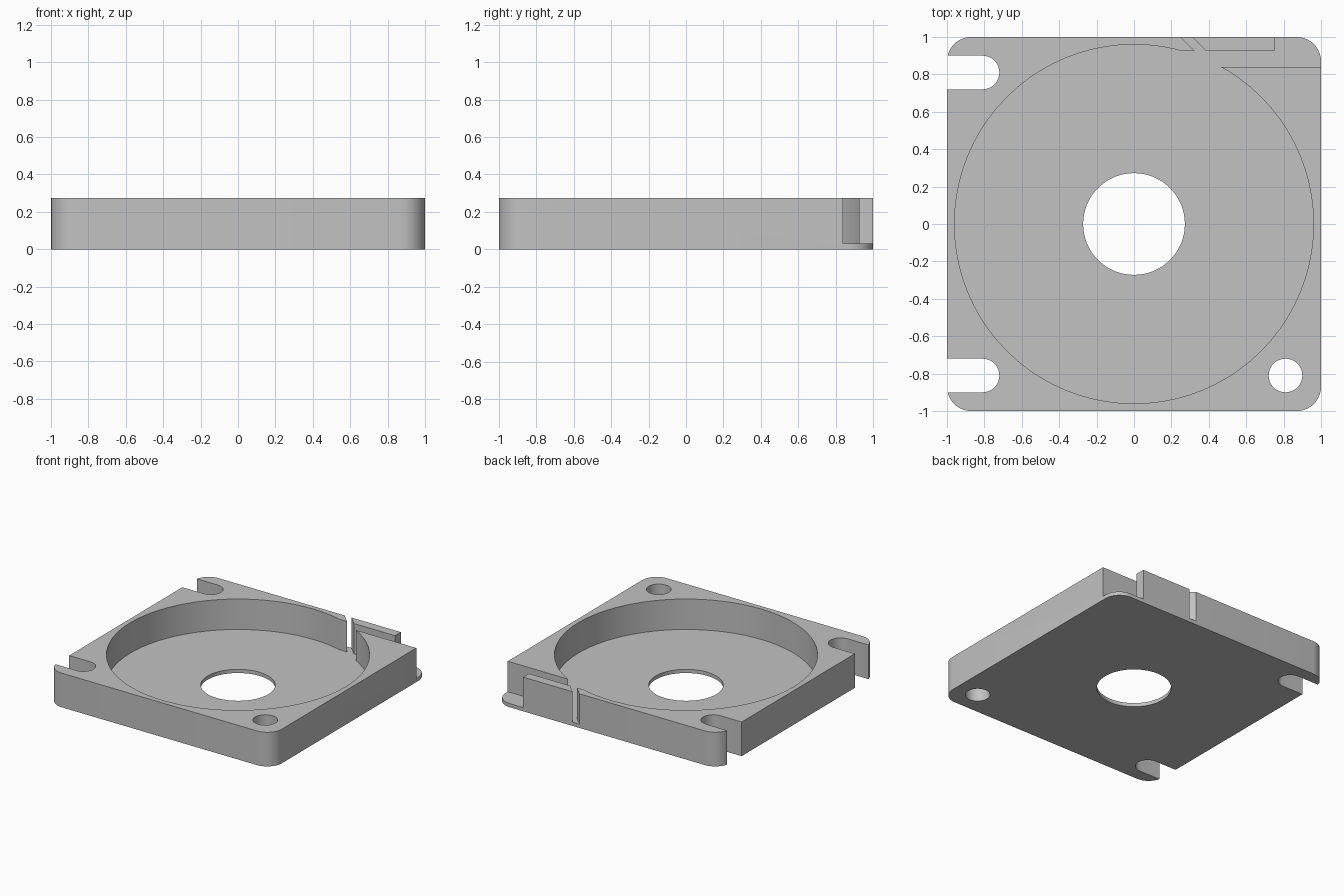
import bpy, bmesh
from math import cos, sin, pi, radians

if "Cube" in bpy.data.objects:
    bpy.data.objects.remove(bpy.data.objects["Cube"], do_unlink=True)

HEIGHT, FLOOR = 0.275, 0.03
CORNER, POCKET_R, BORE_R = 0.13, 0.96, 0.272
HOLE_R, HOLE_POS = 0.09, 0.81

grey = bpy.data.materials.new("plain grey")
grey.use_nodes = True
grey.diffuse_color = (0.54, 0.54, 0.54, 1)
grey.node_tree.nodes["Principled BSDF"].inputs["Base Color"].default_value = grey.diffuse_color


def arc(cx, cy, r, start, end, steps):
    """Points along an arc, angles in degrees."""
    angles = [radians(start + (end - start) * i / steps) for i in range(steps + 1)]
    return [(cx + r * cos(a), cy + r * sin(a)) for a in angles]


def circle(cx, cy, r, steps):
    return arc(cx, cy, r, 0, 360, steps)[:-1]


def prism(name, outline, z0, z1):
    """Extrude a counter-clockwise outline from z0 to z1."""
    bm = bmesh.new()
    base = bm.faces.new([bm.verts.new((x, y, z0)) for x, y in outline])
    top = bmesh.ops.extrude_face_region(bm, geom=[base])["geom"]
    bmesh.ops.translate(bm, vec=(0, 0, z1 - z0),
                        verts=[v for v in top if isinstance(v, bmesh.types.BMVert)])
    bmesh.ops.recalc_face_normals(bm, faces=bm.faces)
    mesh = bpy.data.meshes.new(name)
    bm.to_mesh(mesh)
    bm.free()
    mesh.materials.append(grey)
    obj = bpy.data.objects.new(name, mesh)
    bpy.context.collection.objects.link(obj)
    return obj


# Square housing with rounded corners
c = 1 - CORNER
outline = []
for i, (sx, sy) in enumerate([(1, 1), (-1, 1), (-1, -1), (1, -1)]):
    outline += arc(sx * c, sy * c, CORNER, 90 * i, 90 * i + 90, 10)
housing = prism("housing", outline, 0, HEIGHT)

# Open-ended mounting slot on the right side, mirrored front to back
def slot(y):
    return [(-1.2, y - HOLE_R)] + arc(-HOLE_POS, y, HOLE_R, -90, 90, 20) + [(-1.2, y + HOLE_R)]

# Wire channel with a slanted slit and an open back corner
channel = [(0.25, 0.84), (1.2, 0.84), (1.2, 1.2), (0.75, 1.2), (0.75, 0.925),
           (0.385, 0.925), (0.11, 1.2), (0.05, 1.2), (0.325, 0.925), (0.25, 0.925)]

cutters = [
    prism("pocket_cutter", circle(0, 0, POCKET_R, 80), FLOOR, 1),
    prism("channel_cutter", channel, FLOOR, 1),
    prism("bore_cutter", circle(0, 0, BORE_R, 64), -1, 1),
    prism("hole_cutter", circle(HOLE_POS, -HOLE_POS, HOLE_R, 40), -1, 1),
    prism("front_slot_cutter", slot(-HOLE_POS), -1, 1),
    prism("back_slot_cutter", slot(HOLE_POS), -1, 1),
]
for cutter in cutters:
    mod = housing.modifiers.new(cutter.name, "BOOLEAN")
    mod.operation, mod.solver, mod.object = "DIFFERENCE", "EXACT", cutter
    cutter.hide_render = True

# Bake the cuts and drop the cutters
graph = bpy.context.evaluated_depsgraph_get()
baked = bpy.data.meshes.new_from_object(housing.evaluated_get(graph))
housing.modifiers.clear()
housing.data = baked
for cutter in cutters:
    bpy.data.objects.remove(cutter, do_unlink=True)

# Smooth the curved walls, keep the rims sharp
bpy.ops.object.select_all(action="DESELECT")
housing.select_set(True)
bpy.context.view_layer.objects.active = housing
bpy.ops.object.shade_smooth_by_angle(angle=radians(30))
